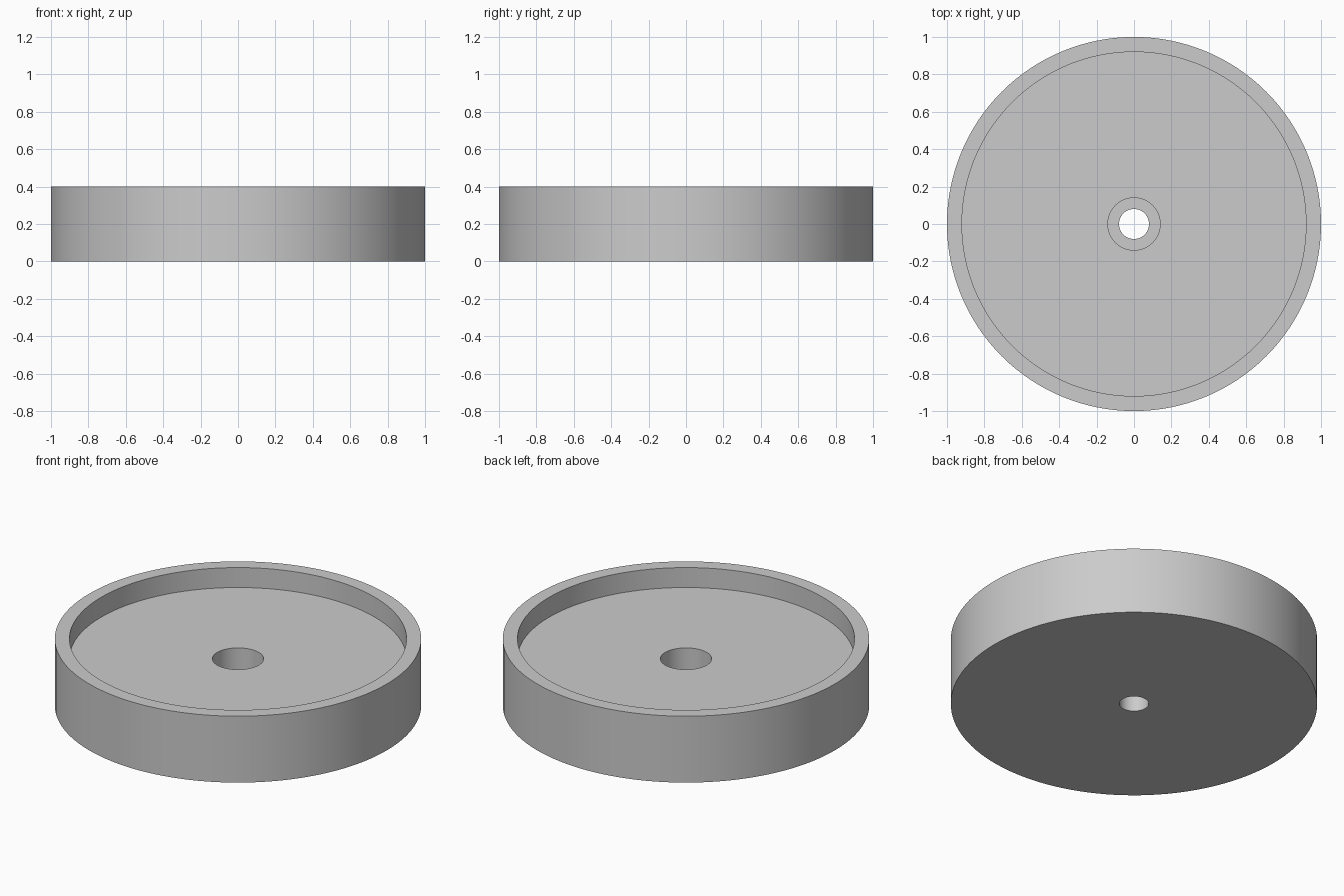
import bpy
import bmesh
from math import cos, sin, tau, radians

cube = bpy.data.objects.get("Cube")
if cube:
    bpy.data.objects.remove(cube, do_unlink=True)

SEGMENTS = 128

# Plain grey finish
grey = bpy.data.materials.new("grey")
grey.use_nodes = True
colour = (0.6, 0.6, 0.6, 1)
grey.diffuse_color = colour
grey.node_tree.nodes["Principled BSDF"].inputs["Base Color"].default_value = colour


def lathe(name, profile, material):
    """Spin a closed (radius, height) profile around the z axis."""
    bm = bmesh.new()
    rings = [[bm.verts.new((r * cos(tau * i / SEGMENTS), r * sin(tau * i / SEGMENTS), z))
              for i in range(SEGMENTS)] for r, z in profile]
    for k, ring in enumerate(rings):
        above = rings[(k + 1) % len(rings)]
        for i in range(SEGMENTS):
            j = (i + 1) % SEGMENTS
            bm.faces.new((ring[i], ring[j], above[j], above[i]))
    bmesh.ops.recalc_face_normals(bm, faces=bm.faces)
    mesh = bpy.data.meshes.new(name)
    bm.to_mesh(mesh)
    bm.free()
    mesh.materials.append(material)
    obj = bpy.data.objects.new(name, mesh)
    bpy.context.collection.objects.link(obj)
    bpy.ops.object.select_all(action='DESELECT')
    obj.select_set(True)
    bpy.context.view_layer.objects.active = obj
    bpy.ops.object.shade_smooth_by_angle(angle=radians(30))
    return obj


# Outer wall, rim, recessed floor, then the stepped centre hole
lathe("recessed_disc", [
    (1.0, 0.0), (1.0, 0.4),
    (0.92, 0.4), (0.92, 0.28),
    (0.14, 0.28), (0.14, 0.12),
    (0.08, 0.12), (0.08, 0.0),
], grey)
